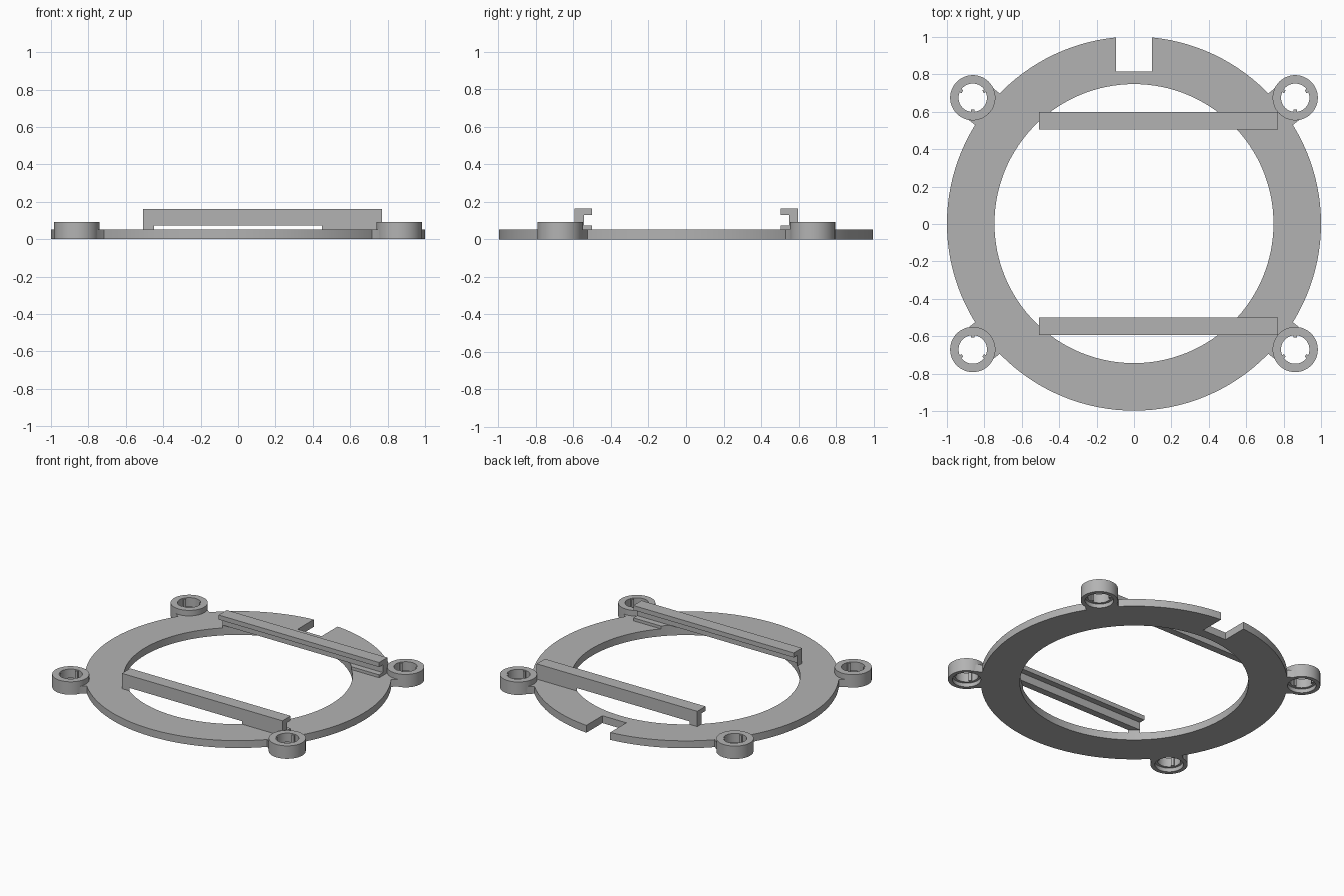
import bpy, math
from mathutils import Vector

if "Cube" in bpy.data.objects:
    bpy.data.objects.remove(bpy.data.objects["Cube"])

CY = 0.002                       # small offset: the notch trims the ring's back
T = 0.053                        # ring thickness

grey = bpy.data.materials.new("plain_grey")
grey.diffuse_color = (0.45, 0.45, 0.45, 1)
grey.use_nodes = True
grey.node_tree.nodes["Principled BSDF"].inputs["Base Color"].default_value = grey.diffuse_color


def finish(ob, name):
    ob.name = name
    ob.data.materials.clear()
    ob.data.materials.append(grey)
    return ob


def cyl(name, x, y, r, z0, z1, n=48):
    bpy.ops.mesh.primitive_cylinder_add(vertices=n, radius=r, depth=z1 - z0,
                                        location=(x, y, (z0 + z1) / 2))
    return finish(bpy.context.object, name)


def box(name, lo, hi, angle=0.0, origin=(0, 0)):
    """Box between two corners, turned about z and moved to origin."""
    lo, hi = Vector(lo), Vector(hi)
    bpy.ops.mesh.primitive_cube_add(size=1)
    ob = bpy.context.object
    c, s = (lo + hi) / 2, hi - lo
    for v in ob.data.vertices:
        p = Vector((v.co.x * s.x, v.co.y * s.y, v.co.z * s.z)) + c
        v.co = (p.x * math.cos(angle) - p.y * math.sin(angle) + origin[0],
                p.x * math.sin(angle) + p.y * math.cos(angle) + origin[1], p.z)
    return finish(ob, name)


def boolean(ob, other, op):
    m = ob.modifiers.new("bool", 'BOOLEAN')
    m.operation, m.solver, m.object = op, 'EXACT', other
    bpy.context.view_layer.objects.active = ob
    bpy.ops.object.modifier_apply(modifier=m.name)
    bpy.data.objects.remove(other, do_unlink=True)


def smooth(ob):
    bpy.ops.object.select_all(action='DESELECT')
    ob.select_set(True)
    bpy.context.view_layer.objects.active = ob
    bpy.ops.object.shade_smooth_by_angle(angle=math.radians(30))


# Flat ring with a rectangular notch at the back
ring = cyl("base_ring", 0, CY, 1.0, 0, T, 128)
boolean(ring, cyl("cut", 0, CY, 0.746, -0.1, 0.2, 128), 'DIFFERENCE')
boolean(ring, box("cut", (-0.095, 0.815, -0.1), (0.095, 1.2, 0.2)), 'DIFFERENCE')
smooth(ring)

# Four mounting bosses on short necks
BX, BY = 0.862, 0.673
for sx in (-1, 1):
    for sy in (-1, 1):
        x, y = sx * BX, sy * BY + CY
        tag = ("left" if sx < 0 else "right") + ("_front" if sy < 0 else "_back")
        boss = cyl("boss_" + tag, x, y, 0.121, 0, 0.093)
        boolean(boss, box("neck", (0.96, -0.107, 0), (1.046, 0.107, T),
                          math.atan2(sy * BY, sx * BX), (0, CY)), 'UNION')
        boolean(boss, cyl("bore", x, y, 0.076, -0.1, 0.2), 'DIFFERENCE')
        boolean(boss, cyl("counterbore", x, y, 0.093, -0.1, 0.028), 'DIFFERENCE')
        smooth(boss)
        # Three small grip ribs inside the bore
        for k, a in enumerate((30, 150, 270)):
            box(f"bore_rib_{tag}_{k}", (0.064, -0.009, 0.029), (0.08, 0.009, 0.09),
                math.radians(a * sy), (x, y))

# Two channel rails facing each other; their feet follow the ring's opening
X0, X1 = -0.508, 0.77
for sy, tag in ((-1, "front"), (1, "back")):
    def ys(a, b):
        return sorted((sy * a + CY, sy * b + CY))

    # C-shaped upper part: outer wall and inward lip
    prof = [(0.596, 0.074), (0.596, 0.163), (0.503, 0.163), (0.503, 0.130),
            (0.546, 0.130), (0.546, 0.074)]
    n = len(prof)
    verts = [(x, sy * p + CY, z) for x in (X0, X1) for p, z in prof]
    faces = [(i, (i + 1) % n, n + (i + 1) % n, n + i) for i in range(n)]
    faces += [tuple(range(n))[::-1], tuple(range(n, 2 * n))]
    if sy < 0:
        faces = [f[::-1] for f in faces]
    me = bpy.data.meshes.new("rail")
    me.from_pydata(verts, [], faces)
    rail = bpy.data.objects.new("rail_" + tag, me)
    bpy.context.collection.objects.link(rail)
    finish(rail, "rail_" + tag)
    bpy.context.view_layer.objects.active = rail
    rail.select_set(True)
    bpy.ops.object.mode_set(mode='EDIT')
    bpy.ops.mesh.select_all(action='SELECT')
    bpy.ops.mesh.normals_make_consistent(inside=False)
    bpy.ops.object.mode_set(mode='OBJECT')

    # Foot with the lower lip, standing on the ring only
    y0, y1 = ys(0.503, 0.596)
    foot = box("rail_foot_" + tag, (X0, y0, T - 0.003), (X1, y1, 0.074))
    boolean(foot, cyl("cut", 0, CY, 0.746, -0.1, 0.2, 128), 'DIFFERENCE')
